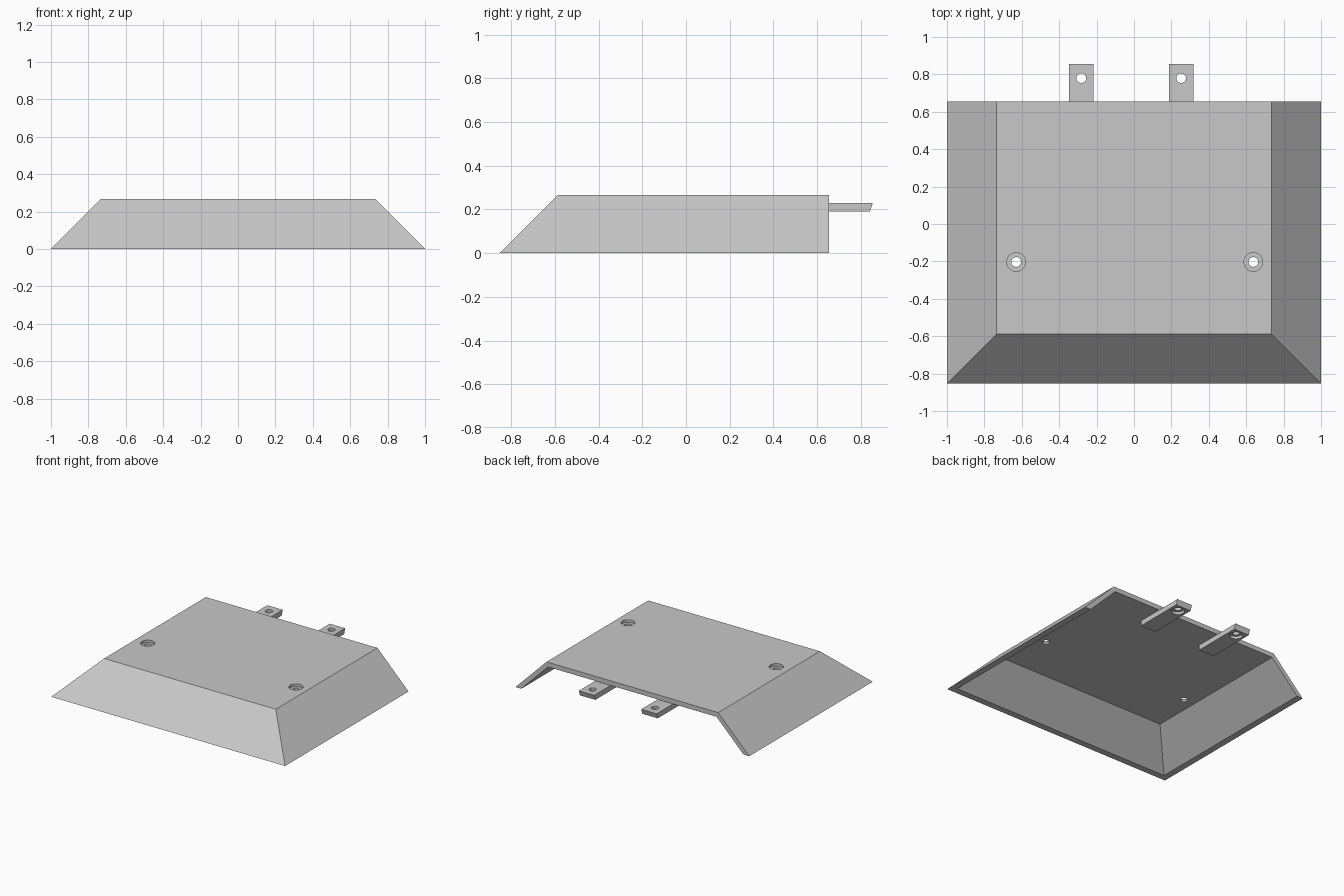
import bpy, bmesh
from mathutils import Matrix

cube = bpy.data.objects.get("Cube")
if cube:
    bpy.data.objects.remove(cube)

grey = bpy.data.materials.new("plain grey")
grey.use_nodes = True
COLOUR = (0.58, 0.58, 0.58, 1)
grey.diffuse_color = COLOUR
grey.node_tree.nodes["Principled BSDF"].inputs["Base Color"].default_value = COLOUR

BACK, HEIGHT, CEILING = 0.655, 0.266, 0.23


def finish(name, bm):
    bmesh.ops.recalc_face_normals(bm, faces=bm.faces)
    mesh = bpy.data.meshes.new(name)
    bm.to_mesh(mesh)
    bm.free()
    mesh.materials.append(grey)
    obj = bpy.data.objects.new(name, mesh)
    bpy.context.collection.objects.link(obj)
    return obj


def drill(obj, x, y, radius, low, high):
    """Cut a round vertical hole and discard the cutter."""
    bm = bmesh.new()
    bmesh.ops.create_cone(bm, cap_ends=True, segments=32, radius1=radius, radius2=radius,
                          depth=high - low, matrix=Matrix.Translation((x, y, (low + high) / 2)))
    cutter = finish("hole_cutter", bm)
    cutter.hide_render = True
    mod = obj.modifiers.new("hole", "BOOLEAN")
    mod.operation, mod.solver, mod.object = "DIFFERENCE", "EXACT", cutter
    bpy.context.view_layer.objects.active = obj
    bpy.ops.object.modifier_apply(modifier=mod.name)
    bpy.data.objects.remove(cutter)


def smooth(obj):
    bpy.ops.object.select_all(action="DESELECT")
    obj.select_set(True)
    bpy.context.view_layer.objects.active = obj
    bpy.ops.object.shade_smooth_by_angle()


# Hollow cover: sloped on three sides, open at the back and below
bm = bmesh.new()


def u_path(half, front, z):
    return [bm.verts.new((x, y, z)) for x, y in
            ((-half, BACK), (-half, front), (half, front), (half, BACK))]


paths = [u_path(0.734, -0.587, HEIGHT), u_path(1, -0.853, 0),
         u_path(0.95, -0.803, 0), u_path(0.72, -0.573, CEILING)]
for a, b in zip(paths, paths[1:]):
    for i in range(3):
        bm.faces.new((a[i], a[i + 1], b[i + 1], b[i]))
top, ceiling = paths[0], paths[-1]
bm.faces.new(top)
bm.faces.new(ceiling)
for end in (0, 3):
    bm.faces.new([p[end] for p in paths])
bm.faces.new((top[0], top[3], ceiling[3], ceiling[0]))
cover = finish("cover", bm)

# Counterbored screw holes in the top
for x in (-0.63, 0.638):
    drill(cover, x, -0.203, 0.05, HEIGHT - 0.02, HEIGHT + 0.1)
    drill(cover, x, -0.203, 0.026, 0.1, HEIGHT + 0.1)
smooth(cover)

# Mounting tabs under the back edge, with bevelled ends and holes bored from below
for name, x in (("right_tab", -0.282), ("left_tab", 0.252)):
    bm = bmesh.new()
    profile = ((0.455, CEILING), (0.455, 0.19), (0.842, 0.19), (0.855, CEILING))
    side = bm.faces.new([bm.verts.new((x - 0.066, y, z)) for y, z in profile])
    grown = bmesh.ops.extrude_face_region(bm, geom=[side])["geom"]
    bmesh.ops.translate(bm, vec=(0.132, 0, 0),
                        verts=[v for v in grown if isinstance(v, bmesh.types.BMVert)])
    tab = finish(name, bm)
    drill(tab, x, 0.78, 0.047, 0.1, 0.21)
    drill(tab, x, 0.78, 0.026, 0.1, 0.3)
    smooth(tab)
